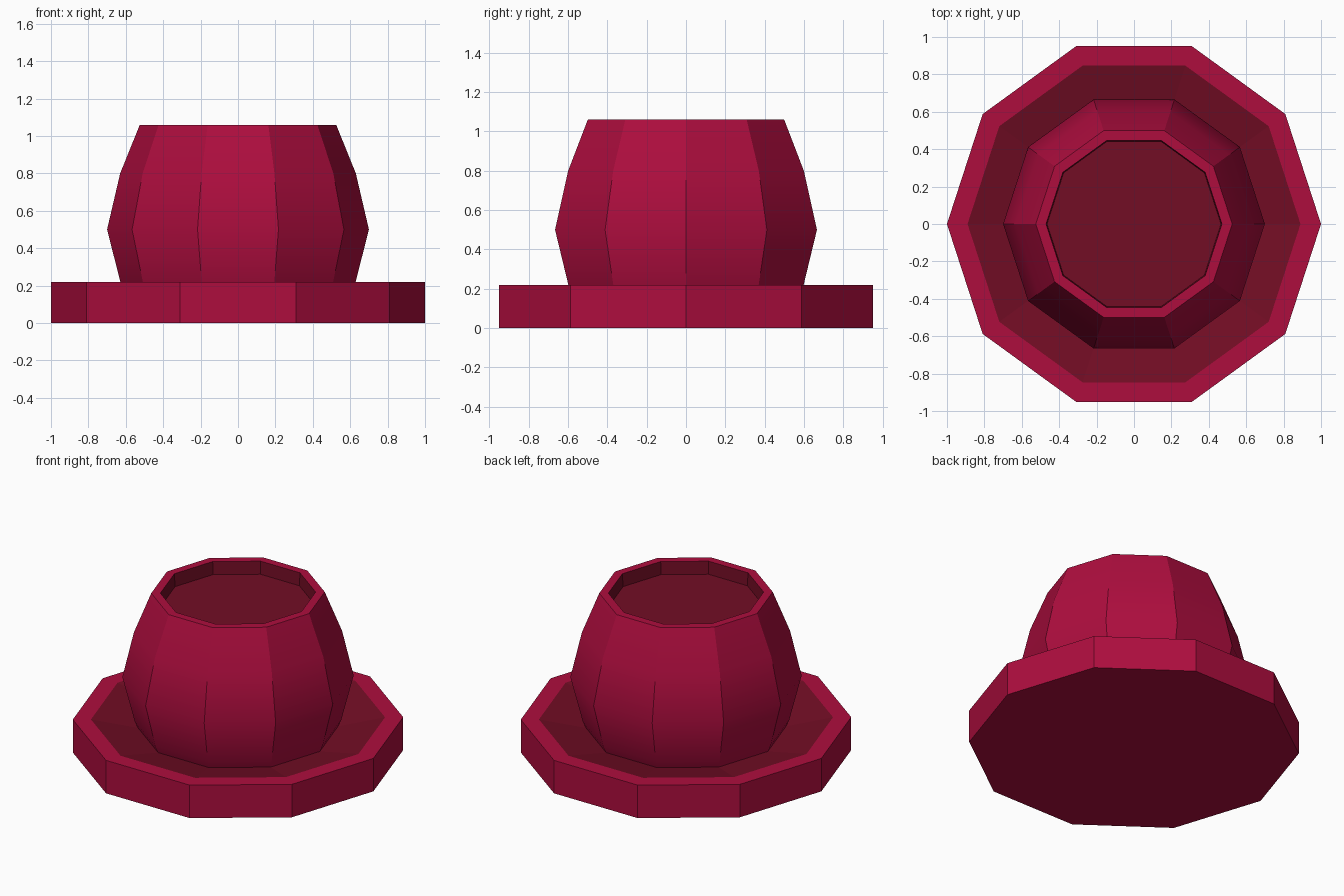
import bpy, bmesh, math

if "Cube" in bpy.data.objects:
    bpy.data.objects.remove(bpy.data.objects["Cube"])

SIDES = 10


def material(name, rgb):
    m = bpy.data.materials.new(name)
    m.diffuse_color = (*rgb, 1)
    m.use_nodes = True
    m.node_tree.nodes["Principled BSDF"].inputs["Base Color"].default_value = m.diffuse_color
    return m


crimson = material("crimson", (0.42, 0.004, 0.048))
dark_crimson = material("dark_crimson", (0.17, 0.004, 0.018))


def lathe(name, profile, mats, dark_from=None, smooth=30):
    """Ten-sided solid from (radius, z) points, capped at both ends."""
    bm = bmesh.new()
    rings = []
    for r, z in profile:
        rings.append([bm.verts.new((r * math.cos(2 * math.pi * i / SIDES),
                                    r * math.sin(2 * math.pi * i / SIDES), z))
                      for i in range(SIDES)])
    for k, (a, b) in enumerate(zip(rings, rings[1:])):
        for i in range(SIDES):
            j = (i + 1) % SIDES
            f = bm.faces.new((a[i], a[j], b[j], b[i]))
            if dark_from is not None and k >= dark_from:
                f.material_index = 1
    bm.faces.new(rings[0][::-1])
    cap = bm.faces.new(rings[-1])
    if dark_from is not None:
        cap.material_index = 1
    bmesh.ops.recalc_face_normals(bm, faces=bm.faces)
    for f in bm.faces:
        f.smooth = True
    # Hard edges between facets and materials, soft curve up the side
    for e in bm.edges:
        mixed = len({f.material_index for f in e.link_faces}) > 1
        e.smooth = e.calc_face_angle(0) < math.radians(smooth) and not mixed
    me = bpy.data.meshes.new(name)
    bm.to_mesh(me)
    bm.free()
    for m in mats:
        me.materials.append(m)
    ob = bpy.data.objects.new(name, me)
    bpy.context.collection.objects.link(ob)
    return ob


# Saucer: straight outer wall, flat rim, floor sloping down to the pot
lathe("saucer", [(1, 0), (1, 0.22), (0.89, 0.22), (0.6, 0.16)],
      [crimson, dark_crimson], dark_from=2, smooth=5)

# Pot: small foot, bulging body, flat rim and shallow recessed wall with soil
lathe("pot", [(0.6, 0.15), (0.625, 0.205), (0.70, 0.50), (0.63, 0.80),
              (0.525, 1.06), (0.47, 1.06), (0.465, 0.975)],
      [crimson, dark_crimson], dark_from=5)
